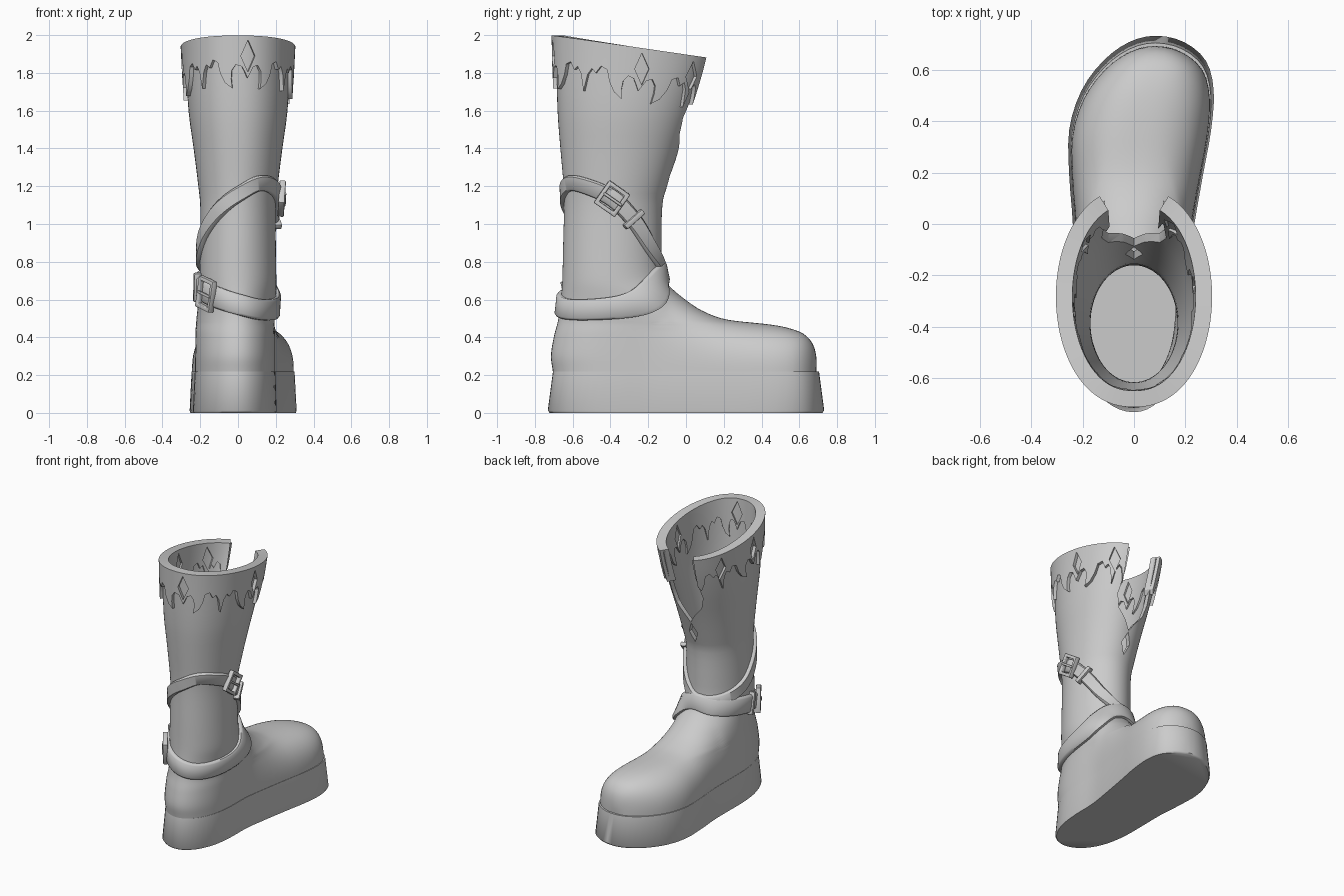
import bpy, bmesh, math
from mathutils import Vector, Matrix

if "Cube" in bpy.data.objects:
    bpy.data.objects.remove(bpy.data.objects["Cube"])

N = 72

# ---------- interpolation helpers ----------
def curve(k, x):
    """Smooth interpolation through (x, value) knots."""
    x = min(max(x, k[0][0]), k[-1][0])
    i = 0
    while i < len(k) - 2 and x > k[i + 1][0]:
        i += 1
    def slope(j):
        a, b = k[max(j - 1, 0)], k[min(j + 1, len(k) - 1)]
        return (b[1] - a[1]) / (b[0] - a[0])
    (x0, v0), (x1, v1) = k[i], k[i + 1]
    d = x1 - x0
    t = (x - x0) / d
    return ((2*t**3 - 3*t*t + 1) * v0 + (t**3 - 2*t*t + t) * d * slope(i)
            + (3*t*t - 2*t**3) * v1 + (t**3 - t*t) * d * slope(i + 1))

def lin(k, x):
    x = min(max(x, k[0][0]), k[-1][0])
    for (x0, v0), (x1, v1) in zip(k, k[1:]):
        if x <= x1:
            return v0 + (v1 - v0) * (x - x0) / (x1 - x0)

clamp = lambda v: min(max(v, 0.0), 1.0)

# ---------- mesh helpers ----------
def fix_normals(me):
    bm = bmesh.new()
    bm.from_mesh(me)
    bmesh.ops.recalc_face_normals(bm, faces=bm.faces)
    bm.to_mesh(me)
    bm.free()

def loft(name, rings, closed=True, loop=False, caps=False):
    m, n = len(rings), len(rings[0])
    faces = [(i * n + j, i * n + (j + 1) % n, (i + 1) % m * n + (j + 1) % n, (i + 1) % m * n + j)
             for i in range(m if loop else m - 1) for j in range(n if closed else n - 1)]
    if caps:
        faces += [tuple(range(n))[::-1], tuple(range((m - 1) * n, m * n))]
    me = bpy.data.meshes.new(name)
    me.from_pydata([tuple(p) for r in rings for p in r], [], faces)
    fix_normals(me)
    ob = bpy.data.objects.new(name, me)
    bpy.context.collection.objects.link(ob)
    return ob

def modify(ob, kind, **kw):
    bpy.context.view_layer.objects.active = ob
    mod = ob.modifiers.new(kind.lower(), kind)
    for k, v in kw.items():
        setattr(mod, k, v)
    bpy.ops.object.modifier_apply(modifier=mod.name)

def smooth(ob, angle=35):
    bpy.ops.object.select_all(action='DESELECT')
    ob.select_set(True)
    bpy.context.view_layer.objects.active = ob
    bpy.ops.object.shade_smooth_by_angle(angle=math.radians(angle))

def cut(ob, cutter):
    cutter.hide_render = True
    modify(ob, 'BOOLEAN', operation='DIFFERENCE', solver='EXACT', object=cutter)
    bpy.data.objects.remove(cutter)

def box(name, mat, size, at):
    sx, sy, sz = (s / 2 for s in size)
    ob = loft(name, [[mat @ (Vector(at) + Vector((x*sx, y*sy, z*sz)))
              for x, y in ((-1, -1), (1, -1), (1, 1), (-1, 1))] for z in (-1, 1)], caps=True)
    modify(ob, 'BEVEL', width=0.006, segments=2)
    smooth(ob)

# ---------- boot shape ----------
# footprint edges every 15 degrees from heel to toe
RIGHT = [0, .075, .14, .185, .203, .207, .235, .268, .30, .31, .28, .195, .085]
LEFT = [0, -.085, -.16, -.212, -.236, -.238, -.238, -.252, -.252, -.205, -.12, -.02, .085]
RK = [(i * math.pi / 12, v) for i, v in enumerate(RIGHT)]
LK = [(i * math.pi / 12, v) for i, v in enumerate(LEFT)]
# front (toe, instep, shin) profile as y, z
FRONT = [(.69, .22), (.692, .27), (.685, .325), (.665, .375), (.62, .42), (.54, .45), (.45, .467),
         (.36, .477), (.27, .486), (.19, .50), (.12, .525), (.06, .555), (0, .597), (-.06, .645),
         (-.11, .70), (-.128, .78), (-.13, .90), (-.125, 1.1), (-.10, 1.2), (-.035, 1.4),
         (.035, 1.6), (.10, 1.8), (.15, 2.0)]
FY = [(i, p[0]) for i, p in enumerate(FRONT)]
FZ = [(i, p[1]) for i, p in enumerate(FRONT)]
DENSE = [(curve(FZ, i / 3), curve(FY, i / 3)) for i in range(3 * len(FRONT) - 2)]
CREST = [(-.45, 2.0)] + sorted((y, z) for z, y in DENSE if .27 <= z <= .72) + [(.6925, .22)]
BACK = [(.22, -.705), (.3, -.715), (.4, -.70), (.5, -.675), (.6, -.662), (.7, -.655), (.9, -.65),
        (1.1, -.645), (1.2, -.648), (1.4, -.665), (1.6, -.68), (2.0, -.69)]
WIDTH = [(.22, .21), (.7, .203), (.9, .20), (1.1, .20), (1.2, .21), (1.4, .235), (1.6, .262), (2.0, .285)]

def upper(th, z):
    """Point on the boot surface: th = 0 at the back, pi at the front."""
    yb, yf = curve(BACK, z), lin(DENSE, z)
    y = (yb + yf) / 2 - (yf - yb) / 2 * math.cos(th)
    s = math.sin(th)
    side = 0 if abs(s) < 1e-6 else math.copysign(1, s)
    x = curve(WIDTH, z) * side * abs(s) ** (1 - .12 * clamp((z - 1) / .7))
    if z < .8:
        yy = y + (-.705 - yb) * clamp((-.2 - y) / .3)
        phi = math.acos(max(-1, min(1, 1 - 2 * (yy + .705) / 1.397)))
        l, r = curve(LK, phi) * .95, curve(RK, phi) * .95
        h = lin(CREST, y)
        d = max(0, 1 - (max(z - .22, 0) / max(h - .22, 1e-4)) ** 2.5) ** .4
        dome = (l + r) / 2 + side * (r - l) / 2 * d
        u = clamp((z - .42) / .26)
        u = u * u * (3 - 2 * u)
        x = dome * (1 - u) + x * u
    return Vector((x, y, z))

def normal(th, z):
    a = upper(th + .06, z) - upper(th - .06, z)
    b = upper(th, z + .02) - upper(th, z - .02)
    n = a.cross(b)
    n.z *= .5
    return n.normalized()

def top(th):
    return 2.0 - .148 * (upper(th, 1.92).y + .70)

ANG = [2 * math.pi * i / N for i in range(N)]

# platform sole
def foot_ring(z, s):
    pts = []
    for a in ANG:
        k = LK if a > math.pi else RK
        p = 2 * math.pi - a if a > math.pi else a
        pts.append((.02 + (curve(k, p) - .02) * s, -.732 * math.cos(a) * s, z))
    return pts
smooth(loft("sole", [foot_ring(0, .985), foot_ring(.012, 1), foot_ring(.22, .962)], caps=True), 50)

# foot and shaft in one shell
rings = [[upper(a, z) for a in ANG] for z, y in DENSE if z < 1.59]
rings += [[upper(a, 1.6 + (top(a) - .012 - 1.6) * t) for a in ANG] for t in (0, .25, .5, .75, 1)]
shaft = loft("boot_upper", rings)
modify(shaft, 'SOLIDIFY', thickness=.03, offset=-1)

def front_prism(pts):
    return loft("cutter", [[(x, y, z) for x, z in pts] for y in (-.3, .35)], caps=True)
half = [(.112, 2.1), (.112, 1.72), (.125, 1.56), (.10, 1.47), (.04, 1.40)]
cut(shaft, front_prism(half + [(0, 1.34)] + [(-x, z) for x, z in half[::-1]]))
cut(shaft, front_prism([(0, 1.33), (.034, 1.255), (0, 1.18), (-.034, 1.255)]))
smooth(shaft, 40)

# flame-edged cuff: half of one flame repeat as angle, drop below the rim
FLAME = [(0, .225), (5, .165), (9.5, .155), (12.8, .185), (13.3, .23), (12.4, .28), (19, .25), (23.5, .20),
         (26, .14), (31, .125), (35, .165), (38.5, .145), (42, .18)]
cols = []
n = len(FLAME)
for k in range(-4, 4):
    seq = [(45 * i / n, a, d) for i, (a, d) in enumerate(FLAME)] + [(45, 45, .27)]
    if k % 2:
        seq = [(45 - u, 45 - a, d) for u, a, d in seq[::-1]]
    cols += [(8 + 45 * k + u, 8 + 45 * k + a, d) for u, a, d in seq[:-1]]
lim = 157
cols = [c for c in cols if max(abs(c[0]), abs(c[1])) < lim - 2]
cols = [(-lim, -lim, .22)] + cols + [(lim, lim, .25)]
outer, inner = [], []
for i in range(2 * len(cols) - 1):
    u, a, d = ((p + q) / 2 for p, q in zip(cols[i // 2], cols[(i + 1) // 2]))
    for rows, off in ((outer, .022), (inner, -.042)):
        row = []
        for t in (0, .3, .55, .75, .9, 1):
            th = math.radians(u + (a - u) * t ** 3)
            z = top(th) - d * t
            nn = normal(th, min(z, 1.95))
            nn.z = 0
            row.append(upper(th, z) + nn.normalized() * off)
        rows.append(row)
cuff = loft("flame_cuff", [o + i[::-1] for o, i in zip(outer, inner)], caps=True)
for deg in (8, 98, -82, 143, -127):
    th = math.radians(deg)
    z = top(th) - .108
    p, nn = upper(th, z), normal(th, z)
    side = Vector((0, 0, 1)).cross(nn).normalized()
    pts = [p + side * x + Vector((0, 0, h)) for x, h in ((0, .085), (.038, 0), (0, -.085), (-.038, 0))]
    cut(cuff, loft("cutter", [[q + nn * o for q in pts] for o in (-.1, .1)], caps=True))
smooth(cuff, 30)

# straps wrapped around the leg: knots as angle, height
def strap_height(knots):
    ext = [(a - 360, z) for a, z in knots] + knots + [(a + 360, z) for a, z in knots]
    return lambda deg: curve(ext, deg)

def strap(name, height, w, lift):
    rings = []
    for i in range(120):
        deg = -180 + 3 * i
        slope = (height(deg + 2) - height(deg - 2)) / (math.radians(4) * .24)
        al = math.atan(slope)
        ring = []
        for v, o in ((-.5, -.01), (-.5, .012), (-.4, .022), (.4, .022), (.5, .012), (.5, -.01)):
            th = math.radians(deg) - math.sin(al) * w * v / .24
            z = height(deg) + math.cos(al) * w * v
            ring.append(upper(th, z) + normal(th, z) * (o + lift))
        rings.append(ring)
    smooth(loft(name, rings, loop=True), 50)

def frame_at(height, deg):
    p = lambda d: upper(math.radians(d), height(d))
    nn = normal(math.radians(deg), height(deg))
    t = (p(deg + 3) - p(deg - 3)).normalized()
    b = nn.cross(t).normalized()
    m = Matrix((t, b, t.cross(b))).transposed().to_4x4()
    m.translation = p(deg)
    return m

def buckle(name, height, deg, keeper, w):
    m = frame_at(height, deg)
    x, y, bar = .068, w / 2 + .03, .022
    rings = []
    for sx, sy in ((-1, -1), (1, -1), (1, 1), (-1, 1)):
        rings.append([m @ Vector((sx * (x - i), sy * (y - i), z))
                      for i, z in ((0, .012), (0, .046), (bar, .046), (bar, .012))])
    ob = loft(name + "_frame", rings, loop=True)
    modify(ob, 'BEVEL', width=.006, segments=2)
    smooth(ob)
    box(name + "_prong", m, (.115, .016, .016), (.005, 0, .044))
    box(name + "_keeper", frame_at(height, keeper), (.03, w + .045, .04), (0, 0, .018))

low = strap_height([(-150, .725), (-120, .705), (-90, .68), (-50, .635), (0, .575), (30, .548),
                    (60, .548), (90, .567), (112, .605), (135, .667), (155, .72), (180, .745)])
high = strap_height([(-150, .755), (-120, .78), (-90, .84), (-60, .96), (-30, 1.07), (0, 1.155),
                     (30, 1.215), (60, 1.195), (90, 1.13), (115, 1.02), (140, .88), (165, .785), (180, .76)])
strap("ankle_strap", low, .11, .004)
strap("wrap_strap", high, .082, 0)
buckle("ankle_buckle", low, -45, -76, .11)
buckle("wrap_buckle", high, 88, 114, .085)
